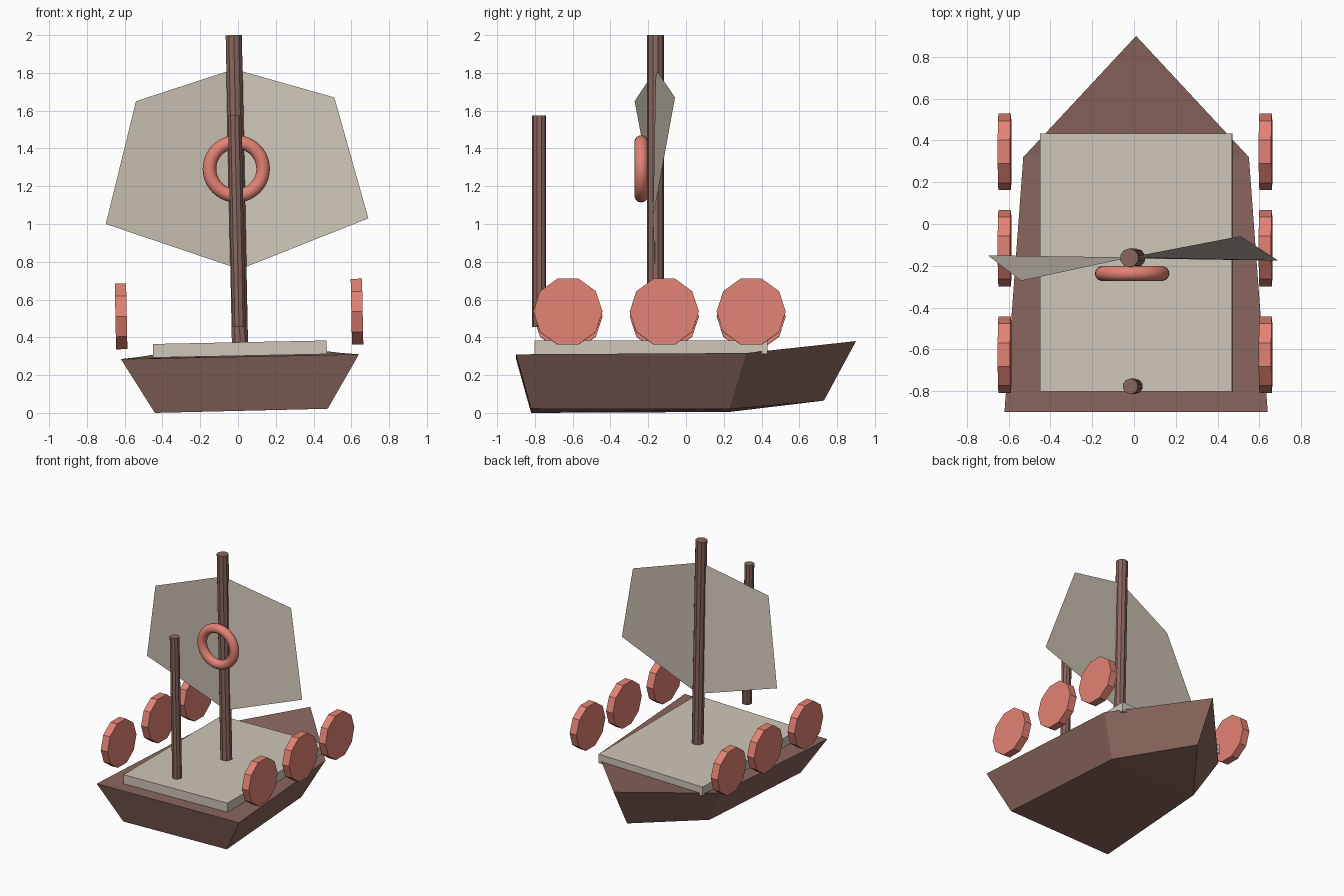
import bpy, bmesh, math

if "Cube" in bpy.data.objects:
    bpy.data.objects.remove(bpy.data.objects["Cube"])

ROLL = math.radians(-1.15)  # whole ship leans slightly


def material(name, srgb):
    m = bpy.data.materials.new(name)
    m.diffuse_color = [((c + 0.055) / 1.055) ** 2.4 for c in srgb] + [1]
    m.use_nodes = True
    m.node_tree.nodes["Principled BSDF"].inputs["Base Color"].default_value = m.diffuse_color
    return m


WOOD = material("brown wood", (0.54, 0.40, 0.365))
CREAM = material("cream", (0.81, 0.775, 0.72))
CORAL = material("coral", (0.89, 0.51, 0.455))


def finish(name, mat):
    ob = bpy.context.object
    ob.name = name
    ob.data.materials.append(mat)
    return ob


def mesh(name, verts, faces, mat, closed=True):
    me = bpy.data.meshes.new(name)
    me.from_pydata(verts, [], faces)
    if closed:
        bm = bmesh.new()
        bm.from_mesh(me)
        bmesh.ops.recalc_face_normals(bm, faces=bm.faces)
        bm.to_mesh(me)
        bm.free()
    me.materials.append(mat)
    ob = bpy.data.objects.new(name, me)
    bpy.context.collection.objects.link(ob)
    return ob


def cylinder(name, loc, radius, depth, tilt, mat):
    bpy.ops.mesh.primitive_cylinder_add(vertices=10, radius=radius, depth=depth,
                                        location=loc, rotation=(0, tilt, 0))
    return finish(name, mat)


# Hull: bottom outline then top outline, stern left round to the bow
bottom = [(-0.44, -0.82, 0.0), (0.475, -0.82, 0.022), (0.40, 0.23, 0.02),
          (0.01, 0.73, 0.065), (-0.37, 0.23, 0.005)]
top = [(-0.62, -0.9, 0.285), (0.64, -0.9, 0.31), (0.55, 0.32, 0.317),
       (0.01, 0.9, 0.38), (-0.53, 0.32, 0.295)]
sides = [(i, (i + 1) % 5, (i + 1) % 5 + 5, i + 5) for i in range(5)]
mesh("hull", bottom + top,
     sides + [(0, 1, 2, 4), (2, 3, 4), (5, 6, 7, 9), (7, 8, 9)], WOOD)

# Raised deck
bpy.ops.mesh.primitive_cube_add(size=1, location=(0.01, -0.185, 0.338), rotation=(0, ROLL, 0))
deck = finish("deck", CREAM)
deck.scale = (0.92, 1.235, 0.072)

# Masts
cylinder("main_mast", (-0.006, -0.162, 1.18), 0.045, 1.64, ROLL, WOOD)
cylinder("stern_mast", (-0.006, -0.777, 1.015), 0.037, 1.12, ROLL, WOOD)

# Sail: two twisted halves meeting at the mast
mesh("sail", [(-0.02, -0.16, 1.82), (-0.54, -0.272, 1.65), (-0.70, -0.15, 1.0),
              (0.01, -0.165, 0.76), (0.69, -0.175, 1.03), (0.51, -0.058, 1.67)],
     [(0, 1, 2, 3), (0, 3, 4, 5)], CREAM, closed=False)

# Ring in front of the sail
bpy.ops.mesh.primitive_torus_add(major_radius=0.142, minor_radius=0.036,
                                 major_segments=40, minor_segments=14,
                                 location=(-0.009, -0.237, 1.292),
                                 rotation=(math.pi / 2, 0, 0))
finish("emblem_ring", CORAL)
bpy.ops.object.shade_smooth()

# Round shields along both sides
for side, x, z in (("left", -0.619, 0.511), ("right", 0.63, 0.536)):
    for i, y in enumerate((-0.625, -0.115, 0.345)):
        cylinder(f"{side}_shield_{i + 1}", (x, y, z), 0.183, 0.06,
                 math.pi / 2 + ROLL, CORAL)
